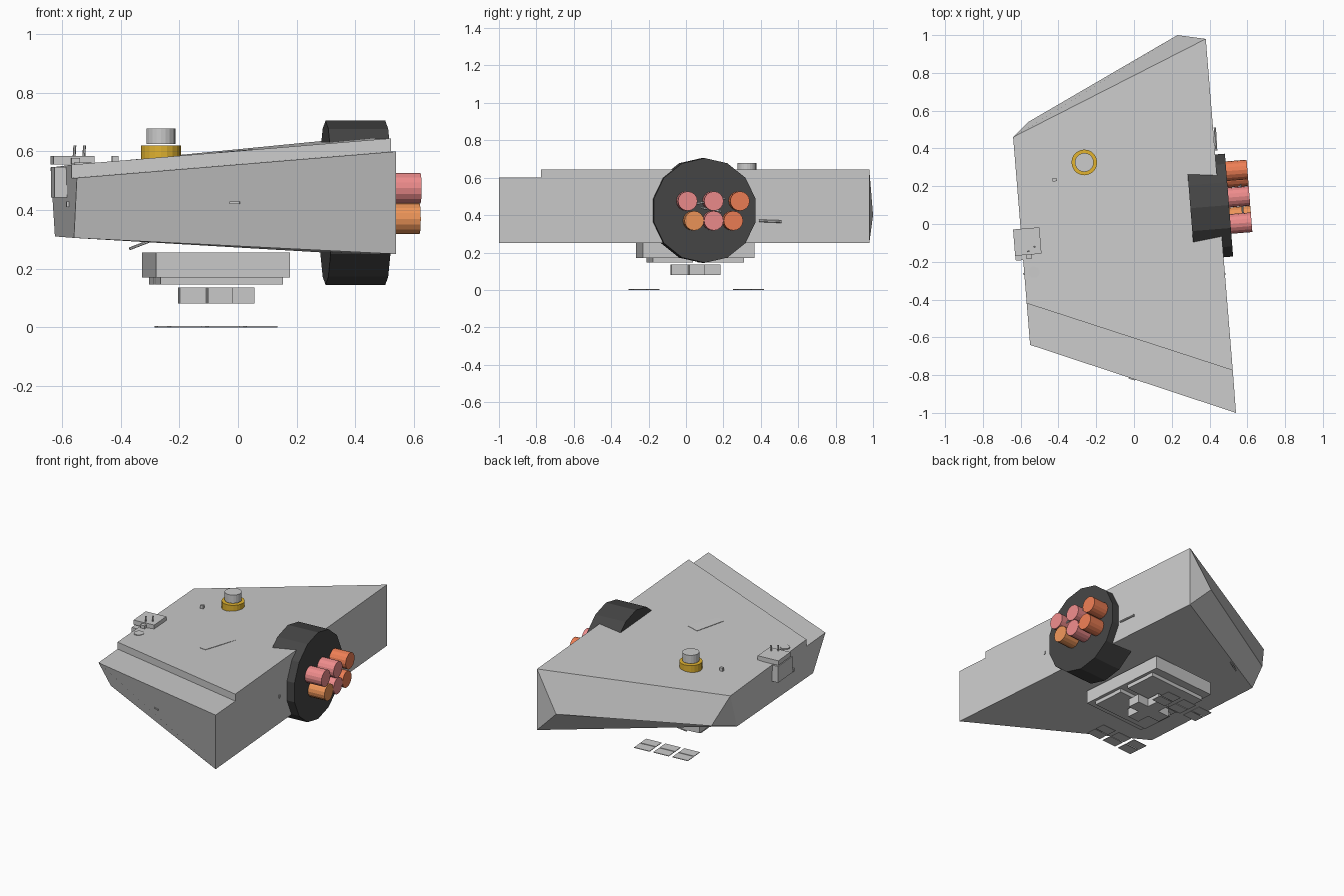
import bpy, bmesh
from math import pi
from mathutils import Matrix, Vector

if "Cube" in bpy.data.objects:
    bpy.data.objects.remove(bpy.data.objects["Cube"])

YAW = 0.08      # whole craft is turned slightly, parallel to its right wall
TILT = -0.085   # slope of the deck


def material(name, rgb):
    m = bpy.data.materials.new(name)
    m.diffuse_color = (*rgb, 1)
    m.use_nodes = True
    m.node_tree.nodes["Principled BSDF"].inputs["Base Color"].default_value = m.diffuse_color
    return m


DARK = material("dark", (0.06, 0.06, 0.06))
GOLD = material("gold", (0.75, 0.45, 0.03))
PINK = material("pink", (0.85, 0.26, 0.26))
RED = material("red_orange", (0.85, 0.21, 0.09))
ORANGE = material("orange", (0.85, 0.30, 0.10))


def finish(name, bm, mat=None):
    bmesh.ops.recalc_face_normals(bm, faces=bm.faces)
    me = bpy.data.meshes.new(name)
    bm.to_mesh(me)
    bm.free()
    ob = bpy.data.objects.new(name, me)
    bpy.context.collection.objects.link(ob)
    if mat:
        me.materials.append(mat)
    return ob


def box(name, loc, size, mat=None, yaw=YAW, tilt=0):
    bm = bmesh.new()
    m = (Matrix.Translation(loc) @ Matrix.Rotation(yaw, 4, 'Z')
         @ Matrix.Rotation(tilt, 4, 'Y') @ Matrix.Diagonal((*size, 1)))
    bmesh.ops.create_cube(bm, size=1, matrix=m)
    return finish(name, bm, mat)


def rod(name, start, end, r, sides, mat=None, spin=0):
    a, b = Vector(start), Vector(end)
    bm = bmesh.new()
    m = (Matrix.Translation((a + b) / 2)
         @ (b - a).to_track_quat('Z', 'Y').to_matrix().to_4x4()
         @ Matrix.Rotation(spin, 4, 'Z'))
    bmesh.ops.create_cone(bm, cap_ends=True, segments=sides, radius1=r,
                          radius2=r, depth=(b - a).length, matrix=m)
    return finish(name, bm, mat)


def deck(x):
    return 0.598 + 0.086 * x


# Wedge hull with stepped bow and a ridged stern
v = [(-.64, .46, .545), (.38, .98, .645), (.523, -.775, .645), (-.568, -.42, .555),
     (.523, -.775, .60), (-.568, -.42, .51), (.54, -1, .60), (-.55, -.64, .51),
     (.54, -1, .25), (-.56, -.50, .305), (-.625, .37, .31), (.38, .98, .25),
     (.23, 1, .40), (-.56, .54, .36)]
f = [(0, 3, 2, 1), (3, 5, 4, 2), (5, 7, 6, 4), (7, 9, 8, 6), (9, 10, 11, 8),
     (8, 11, 1, 2, 4, 6), (0, 10, 9, 7, 5, 3), (0, 1, 12, 13),
     (10, 13, 12, 11), (1, 11, 12), (0, 13, 10)]
bm = bmesh.new()
bv = [bm.verts.new(p) for p in v]
for q in f:
    bm.faces.new([bv[i] for i in q])
finish("hull", bm)

# Engine drum set through the right wall
axis = Vector((1, YAW, 0)).normalized()
side = Vector((-YAW, 1, 0)).normalized()
face = Vector((.503, .10, .425))
drum = rod("engine_drum", face - axis * .205, face, .28, 14, DARK)
zs = [p.co.z for p in drum.data.vertices]
if max(zs) < .703:   # put a corner of the polygon at the top
    bpy.data.objects.remove(drum)
    rod("engine_drum", face - axis * .205, face, .28, 14, DARK, pi / 14)

# Two rows of nozzles
for y, z, mat in [(-.10, .475, PINK), (.04, .475, PINK), (.18, .475, RED),
                  (-.065, .37, ORANGE), (.04, .37, PINK), (.145, .37, RED)]:
    p = Vector((face.x, face.y, z)) + side * y
    rod("nozzle", p, p + axis * .112, .052, 16, mat)
for a, b in [((-.05, .46), (.11, .49)), ((-.02, .44), (.09, .42))]:
    p = Vector((face.x + .07, face.y, 0))
    rod("nozzle_link", p + side * a[0] + Vector((0, 0, a[1])),
        p + side * b[0] + Vector((0, 0, b[1])), .006, 6)

# Gold collar and post
rod("collar", (-.263, .326, .56), (-.263, .326, .62), .068, 20, GOLD)
rod("collar_post", (-.263, .326, .625), (-.263, .326, .678), .05, 20)

# Deck fittings
box("side_hatch", (-.565, -.093, .570), (.14, .14, .03))
box("side_hatch_plate", (-.61, -.11, .495), (.045, .165, .105))
box("side_hatch_tab", (-.555, -.17, .567), (.03, .03, .02))
for x, y in [(-.56, -.145), (-.527, -.12)]:
    rod("hatch_pin", (x, y, .575), (x + .003, y, .62), .005, 6)
rod("deck_disc", (-.53, -.255, .54), (-.53, -.255, .562), .03, 16)
box("deck_stud", (-.42, .235, deck(-.42) + .008), (.022, .018, .03))
bm = bmesh.new()
outline = [(-.03, -.07), (.05, -.085), (-.03, -.29), (-.075, -.28)]
face_ = bm.faces.new([bm.verts.new((x, y, deck(x) + .005)) for x, y in outline])
ext = bmesh.ops.extrude_face_region(bm, geom=[face_])
for e in ext["geom"]:
    if isinstance(e, bmesh.types.BMVert):
        e.co.z -= .02
finish("deck_panel", bm)

# Small wall details
rod("wall_rod", (.435, .39, .37), (.428, .51, .365), .007, 6)
box("front_slot", (-.01, -.818, .425), (.036, .012, .007), yaw=-.32)
box("right_slot", (.48, -.265, .425), (.01, .012, .02))
box("left_slot", (-.58, -.265, .42), (.012, .012, .02))
rod("keel_antenna", (-.30, .55, .295), (-.37, .52, .268), .005, 6)

# Stepped landing platform under the hull
C = Vector((-.075, .05, 0))


def under(u, w, z):
    return C + axis * u + side * w + Vector((0, 0, z))


box("platform", under(0, 0, .2125), (.46, .60, .085))
for s in (-1, 1):
    box("platform_pad", under(0, s * .137, .158), (.42, .216, .025))
box("landing_block", under(0, 0, .108), (.255, .085, .055))
for s in (-1, 1):
    box("landing_block_arm", under(.005, s * .0865, .108), (.085, .088, .055))

# Rows of flat foot plates, each split by a seam
for row in (-.275, .285):
    for u in (-.13, 0, .13):
        for h in (-1, 1):
            p = under(u, row + h * .036, .002)
            box("foot_plate", p, (.105, .066, .004))
